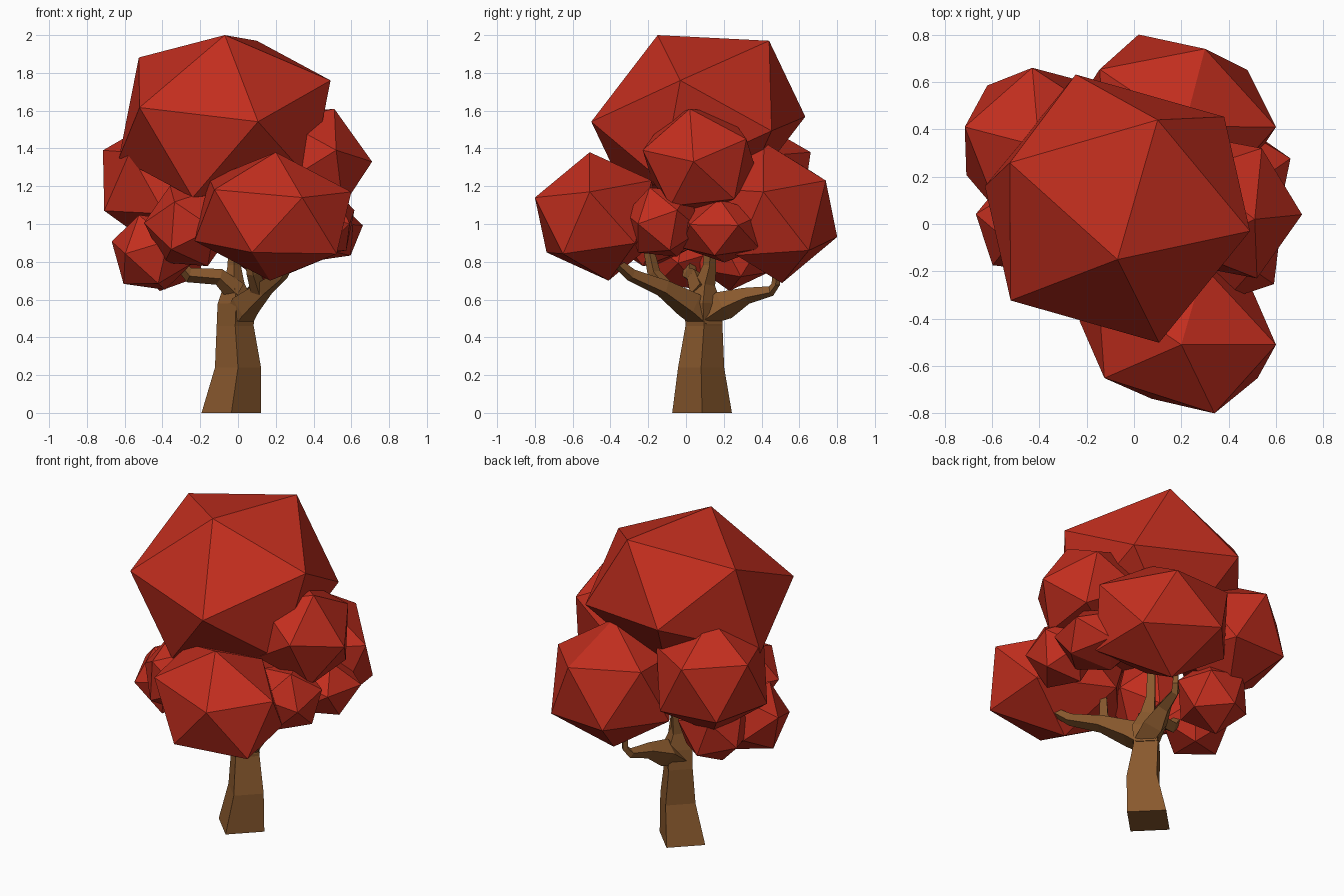
import bpy, bmesh
from math import cos, sin, pi
from mathutils import Vector, Matrix, Euler

if "Cube" in bpy.data.objects:
    bpy.data.objects.remove(bpy.data.objects["Cube"])


def material(name, rgb):
    m = bpy.data.materials.new(name)
    m.diffuse_color = (*rgb, 1)
    m.use_nodes = True
    m.node_tree.nodes["Principled BSDF"].inputs["Base Color"].default_value = m.diffuse_color
    return m


leaf_red = material("leaf_red", (0.54, 0.027, 0.013))
bark_brown = material("bark_brown", (0.25, 0.10, 0.027))


def finish(name, bm, mat):
    bmesh.ops.recalc_face_normals(bm, faces=bm.faces)
    me = bpy.data.meshes.new(name)
    bm.to_mesh(me)
    bm.free()
    me.materials.append(mat)
    ob = bpy.data.objects.new(name, me)
    bpy.context.collection.objects.link(ob)


def columns(vectors):
    return Matrix([list(v) for v in vectors]).transposed()


def leaf_clump(name, centre, *corners):
    """Icosahedron placed by its centre and the three corners of one face."""
    bm = bmesh.new()
    bmesh.ops.create_icosphere(bm, subdivisions=1, radius=1)
    bm.faces.ensure_lookup_table()
    c = Vector(centre)
    source = columns([v.co for v in bm.faces[0].verts])
    target = columns([Vector(p) - c for p in corners])
    m = target @ source.inverted()
    bmesh.ops.transform(bm, matrix=Matrix.Translation(c) @ m.to_4x4(), verts=bm.verts)
    finish(name, bm, leaf_red)


def small_clump(name, centre, radius, rot, flat=1.0):
    """Icosahedron placed by centre, radius, rotation and vertical flattening."""
    bm = bmesh.new()
    m = (Matrix.Translation(centre) @ Matrix.Diagonal((radius, radius, radius * flat, 1))
         @ Euler(rot).to_matrix().to_4x4())
    bmesh.ops.create_icosphere(bm, subdivisions=1, radius=1, matrix=m)
    finish(name, bm, leaf_red)


def limb(name, path):
    """Four-sided tapered tube along (x, y, z, radius) points."""
    bm = bmesh.new()
    pts = [Vector(p[:3]) for p in path]
    rings = []
    for i, p in enumerate(pts):
        t = pts[min(i + 1, len(pts) - 1)] - pts[max(i - 1, 0)]
        q = Vector((0, 0, 1)).rotation_difference(t)
        if p.z < 0.5:          # trunk rings stay level
            q.identity()
        rings.append([bm.verts.new(p + q @ Vector((cos(k * pi / 2), sin(k * pi / 2), 0)) * path[i][3])
                      for k in range(4)])
    for a, b in zip(rings, rings[1:]):
        for k in range(4):
            bm.faces.new((a[k], a[(k + 1) % 4], b[(k + 1) % 4], b[k]))
    bm.faces.new(rings[0])
    bm.faces.new(rings[-1])
    finish(name, bm, bark_brown)


# Large foliage clumps
leaf_clump("crown_top", (-.07, .065, 1.555), (-.07, -.15, 2.0), (.49, -.03, 1.76), (.1, .44, 1.97))
leaf_clump("crown_front", (.185, -.46, 1.04), (.2, -.51, 1.38), (.34, -.80, 1.14), (.6, -.51, 1.17))
leaf_clump("crown_back", (.18, .46, 1.06), (.3, .74, 1.23), (.6, .41, 1.17), (.48, .65, .86))
leaf_clump("crown_right", (.40, .07, 1.34), (.71, .04, 1.33), (.51, .02, 1.61), (.54, .32, 1.45))
leaf_clump("crown_back_left", (-.41, .33, 1.217), (-.715, .41, 1.39), (-.43, .66, 1.38), (-.62, .585, 1.07))

# Small foliage clumps
small_clump("clump_right_back", (.43, .19, .965), .25, (.2, .3, .45), .72)
small_clump("clump_right_front", (.43, -.12, 1.01), .21, (.5, .1, .6))
small_clump("clump_left", (-.455, .0, .85), .225, (.3, -.4, .2))
small_clump("clump_left_back", (-.37, .25, .86), .22, (.1, .2, .9))
small_clump("clump_left_front", (-.26, -.18, .99), .24, (.4, .5, .3))

# Trunk with its leader
limb("trunk", [(-.035, .085, 0, .158), (0, .08, .24, .122), (-.015, .095, .46, .098),
               (-.01, .09, .58, .098), (-.02, .10, .68, .055), (-.02, .125, .78, .035),
               (-.02, .13, .95, .03)])

# Branches
limb("branch_front", [(-.01, .11, .47, .085), (.04, .02, .57, .08), (.14, -.12, .66, .05),
                      (.23, -.29, .73, .035), (.27, -.36, .79, .028), (.27, -.38, .88, .02)])
limb("branch_front_fork", [(.11, -.10, .65, .045), (.08, -.17, .74, .035), (.05, -.21, .92, .025)])
limb("branch_back", [(-.01, .08, .48, .085), (.01, .20, .57, .08), (.04, .32, .62, .045),
                     (.07, .45, .645, .028), (.09, .475, .68, .022), (.09, .48, .80, .02)])
limb("branch_left", [(-.01, .08, .64, .06), (-.10, .05, .72, .045), (-.26, .02, .73, .04),
                     (-.30, .02, .78, .03), (-.31, .02, .86, .025)])
